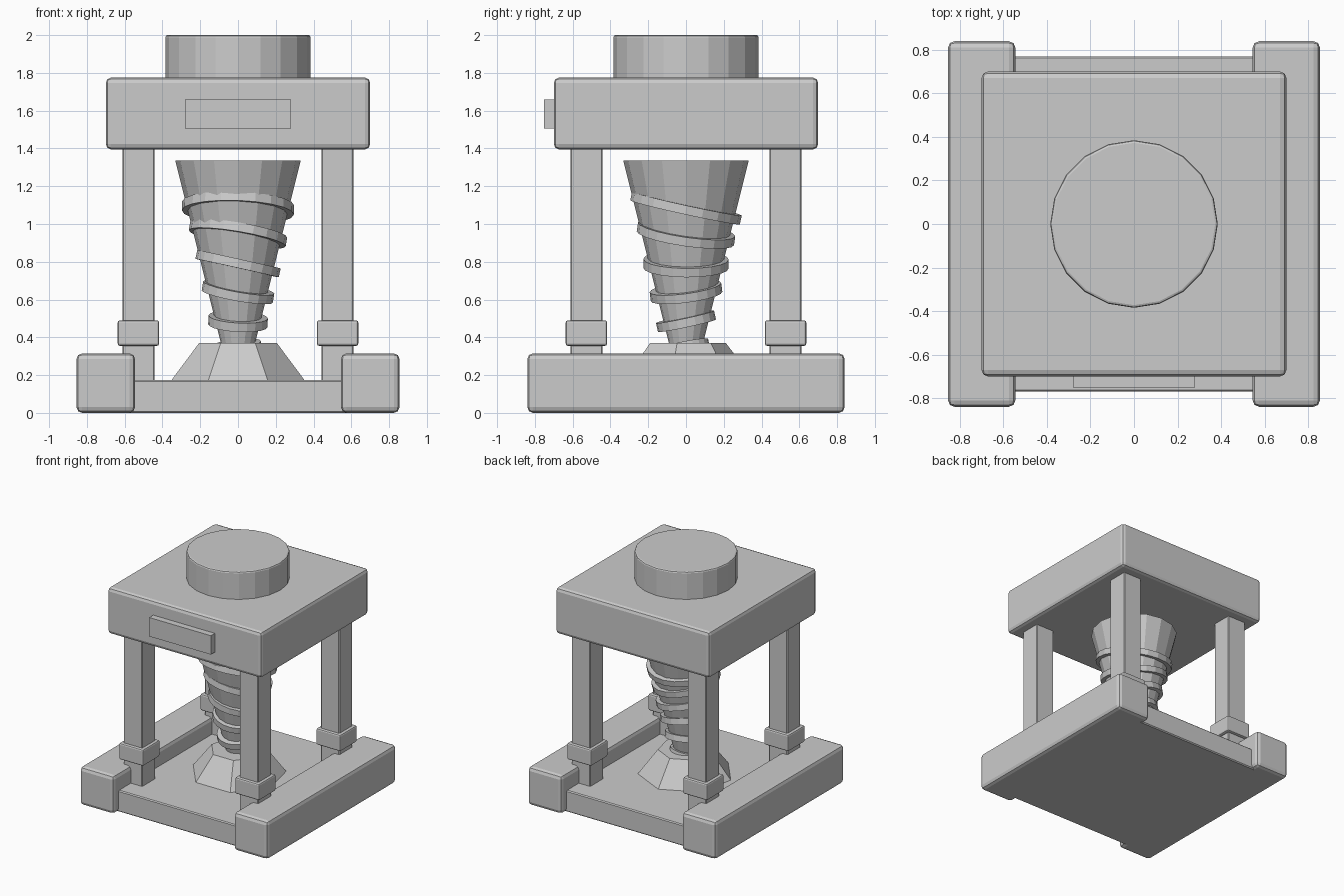
import bpy, bmesh
from math import radians, sin, cos
from mathutils import Matrix, Vector

if "Cube" in bpy.data.objects:
    bpy.data.objects.remove(bpy.data.objects["Cube"])


def finish(name, bm, bevel=0.0, segments=2):
    bmesh.ops.recalc_face_normals(bm, faces=bm.faces)
    mesh = bpy.data.meshes.new(name)
    bm.to_mesh(mesh)
    bm.free()
    ob = bpy.data.objects.new(name, mesh)
    bpy.context.collection.objects.link(ob)
    if bevel:
        mod = ob.modifiers.new("Bevel", 'BEVEL')
        mod.width = bevel
        mod.segments = segments
        mod.limit_method = 'ANGLE'
        mod.angle_limit = radians(40)
    return ob


def box(name, lo, hi, bevel=0.0, segments=2):
    lo, hi = Vector(lo), Vector(hi)
    bm = bmesh.new()
    bmesh.ops.create_cube(bm, size=1)
    bmesh.ops.scale(bm, vec=hi - lo, verts=bm.verts)
    bmesh.ops.translate(bm, vec=(lo + hi) / 2, verts=bm.verts)
    return finish(name, bm, bevel, segments)


def cone(name, r_low, r_high, z_low, z_high, sides, bevel=0.0, tilt=None):
    bm = bmesh.new()
    m = Matrix.Translation((0, 0, (z_low + z_high) / 2))
    if tilt:
        m = m @ tilt
    bmesh.ops.create_cone(bm, cap_ends=True, segments=sides, radius1=r_low,
                          radius2=r_high, depth=z_high - z_low, matrix=m)
    return finish(name, bm, bevel)


# Base plate and side rails
box("base_plate", (-0.77, -0.77, 0), (0.77, 0.77, 0.175), 0.008, 1)
for side, x in (("left", -0.7), ("right", 0.7)):
    box(side + "_rail", (x - 0.155, -0.84, 0), (x + 0.155, 0.84, 0.315), 0.03)

# Four columns with collars
for sx, side in ((-1, "left"), (1, "right")):
    for sy, end in ((-1, "front"), (1, "back")):
        x, y = 0.527 * sx, 0.527 * sy
        box(f"{end}_{side}_column", (x - 0.085, y - 0.085, 0.15),
            (x + 0.085, y + 0.085, 1.42), 0.006, 1)
        box(f"{end}_{side}_collar", (x - 0.11, y - 0.11, 0.355),
            (x + 0.11, y + 0.11, 0.49), 0.012)

# Head block, cap and front panel
box("head_block", (-0.7, -0.7, 1.395), (0.7, 0.7, 1.775), 0.028)
cone("head_cap", 0.385, 0.385, 1.76, 2.0, 20, 0.012)
box("front_panel", (-0.28, -0.752, 1.505), (0.28, -0.69, 1.66))

# Drill bit with tilted rings
cone("drill_bit", 0.048, 0.332, 0.2, 1.335, 16)
ring_levels = (1.085, 0.948, 0.79, 0.64, 0.485, 0.345)
ring_radii = (0.297, 0.26, 0.226, 0.191, 0.157, 0.124)
for i, (z, r) in enumerate(zip(ring_levels, ring_radii)):
    high = radians(-100 - 39 * i)  # heading of the raised edge
    tilt = Matrix.Rotation(radians(-12.5), 4, Vector((-sin(high), cos(high), 0)))
    cone(f"drill_ring_{i + 1}", r, r, z - 0.024, z + 0.024, 20, 0, tilt)

# Rubble mound under the bit
cone("mound", 0.36, 0.211, 0.175, 0.37, 7)
